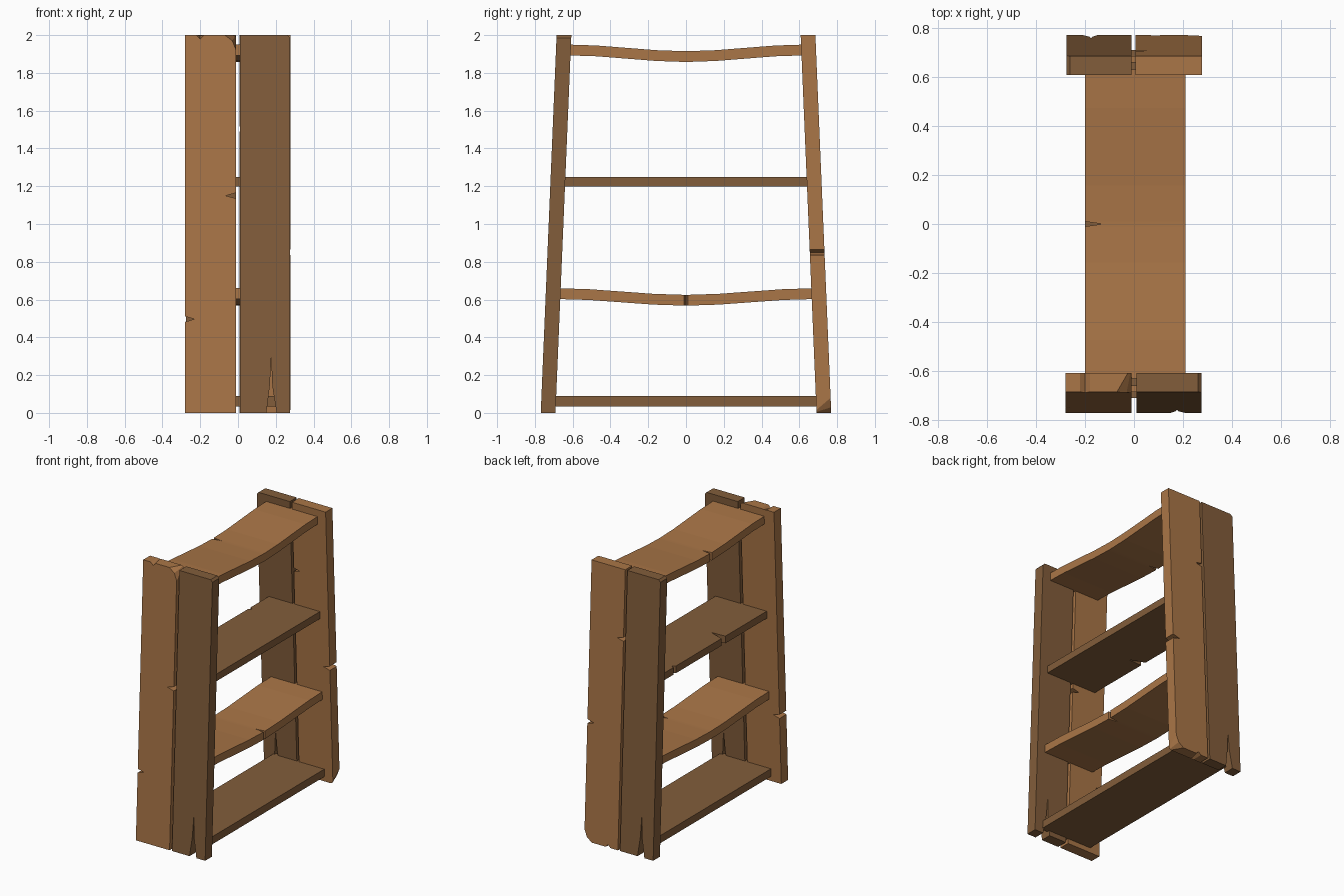
import bpy, bmesh, math

if "Cube" in bpy.data.objects:
    bpy.data.objects.remove(bpy.data.objects["Cube"])


def material(name, color):
    m = bpy.data.materials.new(name)
    m.diffuse_color = color
    m.use_nodes = True
    m.node_tree.nodes["Principled BSDF"].inputs["Base Color"].default_value = m.diffuse_color
    return m


LIGHT = material("light_wood", (0.40, 0.18, 0.063, 1))
DARK = material("dark_wood", (0.225, 0.11, 0.043, 1))


def finish(name, bm, mat):
    bmesh.ops.recalc_face_normals(bm, faces=bm.faces)
    me = bpy.data.meshes.new(name)
    bm.to_mesh(me)
    bm.free()
    me.materials.append(mat)
    ob = bpy.data.objects.new(name, me)
    bpy.context.collection.objects.link(ob)


# Upright plank: outline points (u, z) or (u, z, inner u, inner z), leaning inward
def plank(name, outline, place, side, mat):
    bm = bmesh.new()
    outer, inner = [], []
    for p in outline:
        for loop, (u, z), y in ((outer, p[:2], 0.769), (inner, p[-2:], 0.691)):
            x, zz = place(u, z)
            loop.append(bm.verts.new((x, side * (y - 0.042 * zz), zz)))
    n = len(outer)
    bm.faces.new(outer)
    bm.faces.new(inner[::-1])
    for i in range(n):
        j = (i + 1) % n
        bm.faces.new((outer[i], inner[i], inner[j], outer[j]))
    finish(name, bm, mat)


# Shelf: cross-sections lofted along y, with optional sag and edge nicks
def shelf(name, z, thick, sag, nicks, mat):
    half = 0.712 - 0.042 * z
    stations = {round(half * i / 4, 4): [-0.20, 0.21] for i in range(-4, 5)}
    for y, end, x in nicks:
        stations.setdefault(y, [-0.20, 0.21])[end] = x
    bm = bmesh.new()
    rings = []
    for y in sorted(stations):
        x0, x1 = stations[y]
        top = z - sag * (1 + math.cos(math.pi * y / half)) / 2
        rings.append([bm.verts.new(c) for c in (
            (x0, y, top - thick), (x1, y, top - thick), (x1, y, top), (x0, y, top))])
    for a, b in zip(rings, rings[1:]):
        for i in range(4):
            j = (i + 1) % 4
            bm.faces.new((a[i], a[j], b[j], b[i]))
    bm.faces.new(rings[0])
    bm.faces.new(rings[-1][::-1])
    finish(name, bm, mat)


# Notched plank with a chipped corner
NOTCHED = [
    (-0.135, 0), (0.135, 0),
    (0.135, 1.135), (0.08, 1.15), (0.135, 1.165),
    (0.135, 1.92, 0.135, 1.985), (0.115, 1.97, 0.13, 1.995), (0.075, 2, 0.12, 2),
    (-0.035, 2), (-0.055, 1.98, -0.055, 1.998), (-0.075, 2),
    (-0.135, 2), (-0.135, 0.51), (-0.085, 0.497), (-0.135, 0.482),
]
# Plank split at the foot
SPLIT = [
    (0.01, 0), (0.15, 0), (0.168, 0.14), (0.176, 0.29), (0.182, 0.14), (0.205, 0),
    (0.275, 0), (0.275, 1.985), (0.26, 2), (0.01, 2),
]

plank("front_left_plank", NOTCHED, lambda u, z: (u - 0.145, z), -1, LIGHT)
plank("back_right_plank", NOTCHED, lambda u, z: (u + 0.142, 2 - z), 1, LIGHT)
plank("front_right_plank", SPLIT, lambda u, z: (u, z), -1, DARK)
plank("back_left_plank", SPLIT, lambda u, z: (-u, z), 1, DARK)

# Shelves, bottom to top
shelf("bottom_shelf", 0.09, 0.055, 0, [], DARK)
shelf("lower_sagging_shelf", 0.66, 0.057, 0.035,
      [(-0.01, 1, 0.21), (0.0, 1, 0.14), (0.01, 1, 0.21)], LIGHT)
shelf("middle_shelf", 1.25, 0.052, 0,
      [(-0.19, 0, -0.20), (-0.16, 0, -0.09), (-0.12, 0, -0.20),
       (0.40, 0, -0.20), (0.415, 0, -0.175), (0.43, 0, -0.20)], DARK)
shelf("top_sagging_shelf", 1.95, 0.057, 0.035,
      [(-0.01, 0, -0.20), (0.0, 0, -0.13), (0.01, 0, -0.20)], LIGHT)
